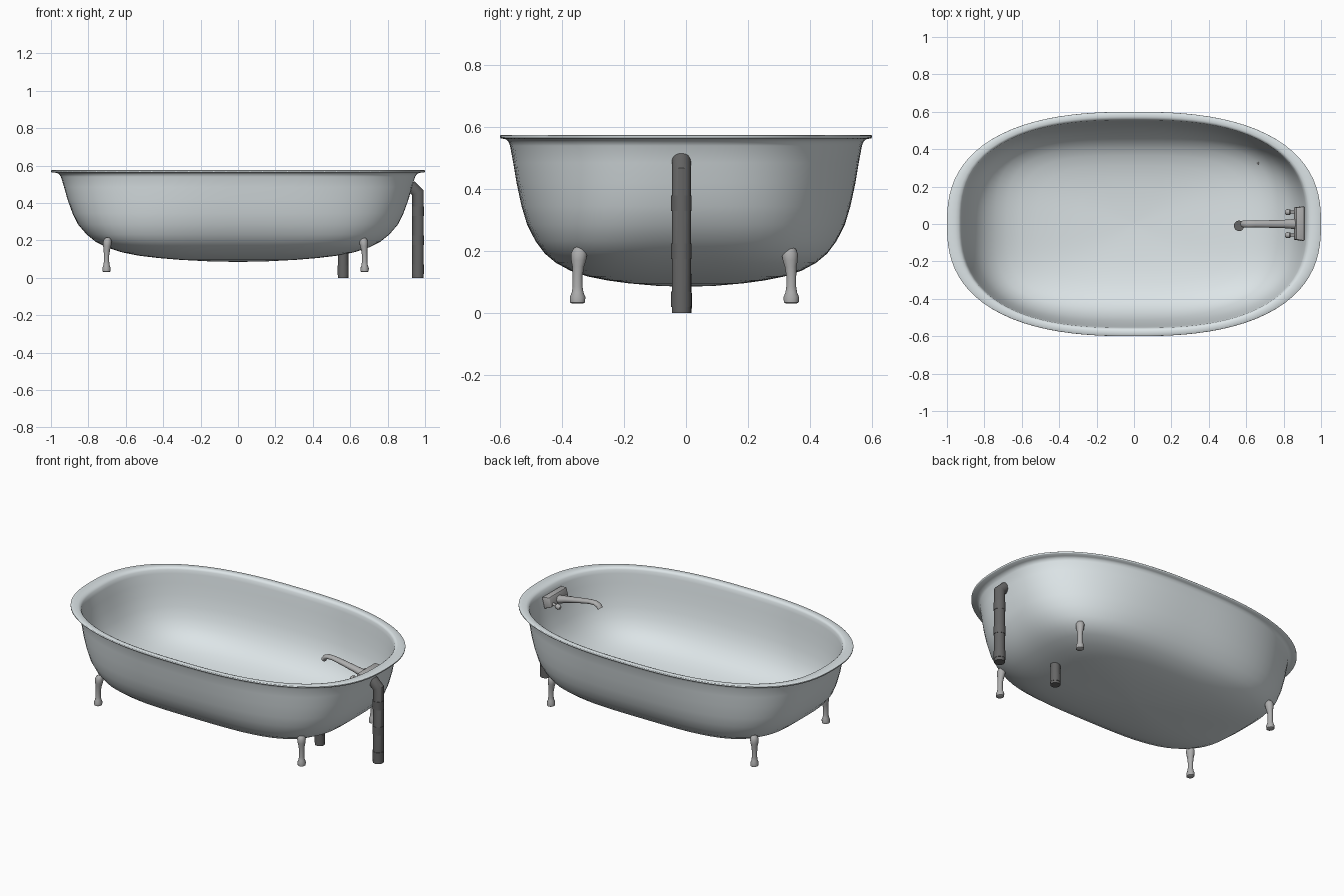
import bpy, bmesh, math
from mathutils import Vector, Matrix

if "Cube" in bpy.data.objects:
    bpy.data.objects.remove(bpy.data.objects["Cube"])


def material(name, c):
    m = bpy.data.materials.new(name)
    m.diffuse_color = (*c, 1)
    m.use_nodes = True
    m.node_tree.nodes["Principled BSDF"].inputs["Base Color"].default_value = m.diffuse_color
    return m


ENAMEL = material("enamel", (0.72, 0.78, 0.80))
METAL = material("metal", (0.42, 0.42, 0.42))
DARK = material("dark_pipe", (0.13, 0.13, 0.13))


def finish(bm, name, mat, angle=40):
    bmesh.ops.recalc_face_normals(bm, faces=bm.faces)
    me = bpy.data.meshes.new(name)
    bm.to_mesh(me)
    bm.free()
    ob = bpy.data.objects.new(name, me)
    bpy.context.collection.objects.link(ob)
    me.materials.append(mat)
    bpy.ops.object.select_all(action='DESELECT')
    ob.select_set(True)
    bpy.context.view_layer.objects.active = ob
    bpy.ops.object.shade_smooth_by_angle(angle=math.radians(angle))
    return ob


def loft(name, rings, mat, angle=40):
    """Skin a list of closed rings and cap both ends."""
    bm = bmesh.new()
    vr = [[bm.verts.new(p) for p in r] for r in rings]
    n = len(vr[0])
    for a, b in zip(vr, vr[1:]):
        for i in range(n):
            j = (i + 1) % n
            bm.faces.new((a[i], a[j], b[j], b[i]))
    bm.faces.new(vr[0])
    bm.faces.new(vr[-1])
    return finish(bm, name, mat, angle)


def tube(name, path, y, mat, n=16, angle=40):
    """Loft along a path in the xz plane: (x, z, half width in y, half depth)."""
    rings = []
    for k, (x, z, ry, rd) in enumerate(path):
        p, q = path[max(k - 1, 0)], path[min(k + 1, len(path) - 1)]
        d0 = Vector((x - p[0], z - p[1])).normalized() if k else Vector((0, 0))
        d1 = Vector((q[0] - x, q[1] - z)).normalized() if k < len(path) - 1 else Vector((0, 0))
        t = (d0 + d1).normalized()
        rings.append([(x + t.y * rd * math.cos(a), y + ry * math.sin(a), z - t.x * rd * math.cos(a))
                      for a in (2 * math.pi * i / n for i in range(n))])
    return loft(name, rings, mat, angle)


# Tub shell: superellipse rings, scale and height, squarer towards the floor
def tub_ring(s, z, n=96):
    e = 2.5 + 1.0 * min(1, max(0, (0.95 - s) / 0.2))
    out = []
    for i in range(n):
        a = 2 * math.pi * i / n
        c, d = math.cos(a), math.sin(a)
        k = s / (abs(c) ** e + abs(d) ** e) ** (1 / e)
        out.append((k * c, 0.6 * k * d, z))
    return out


outer = [(0.02, .085), (.16, .088), (.31, .096), (.42, .105), (.53, .118), (.62, .136), (.70, .162),
         (.76, .192), (.81, .232), (.855, .285), (.885, .345), (.912, .42), (.93, .485), (.947, .54),
         (.955, .553), (.97, .561), (.997, .564), (1.0, .567), (1.0, .573), (.997, .575)]
inner = [(.955, .575), (.938, .571), (.927, .562), (.92, .54), (.906, .485), (.888, .42), (.862, .35),
         (.83, .292), (.788, .245), (.74, .207), (.68, .176), (.61, .154), (.52, .137), (.42, .124),
         (.31, .115), (.16, .108), (.02, .105)]
loft("tub", [tub_ring(s, z) for s, z in outer + inner], ENAMEL, 50)

# Four turned feet
foot = [(.03, .016), (.034, .024), (.052, .025), (.066, .019), (.085, .016), (.12, .016), (.15, .019),
        (.17, .024), (.192, .026), (.207, .020), (.216, .009)]
for fx, sx in (("left", -1), ("right", 1)):
    for fy, sy in (("front", -1), ("back", 1)):
        rings = []
        for z, r in foot:
            lean = 0.006 * max(0, (z - .12) / .09)
            cx, cy = -.013 + sx * (.69 - lean), -.005 + sy * (.345 - lean)
            rings.append([(cx + .9 * r * math.cos(a), cy + r * math.sin(a), z)
                          for a in (2 * math.pi * i / 12 for i in range(12))])
        loft(f"{fy}_{fx}_foot", rings, METAL, 35)

# Overflow pipe with mitred elbow into the end wall, and drain pipe through the floor
R, PY = .031, -.015
tube("overflow_pipe", [(.962, 0, R, R), (.962, .455, R, R * 1.08), (.922, .493, R, R)], PY, DARK, 24)
tube("drain_pipe", [(.562, 0, .028, .028), (.562, .157, .028, .028)], -.01, DARK, 24)


# Thin pipe collars
def collar(name, x, y, z, r):
    tube(name, [(x, z - .025, r, r), (x, z + .025, r, r)], y, DARK, 24)


for i, z in enumerate((.045, .20, .355)):
    collar(f"overflow_collar_{i}", .962, PY, z, .033)
collar("drain_collar", .562, -.01, .04, .030)

# Tap: tilted wall plate, spout and two handles
bm = bmesh.new()
bmesh.ops.create_cube(bm, size=1)
bmesh.ops.scale(bm, vec=(.045, .185, .07), verts=bm.verts)
for v in bm.verts:
    if v.co.x < 0:
        v.co.y *= .93
        v.co.z *= .85
bmesh.ops.bevel(bm, geom=bm.edges[:], offset=.006, segments=2, profile=.5, affect='EDGES')
bmesh.ops.transform(bm, verts=bm.verts,
                    matrix=Matrix.Translation((.882, .002, .51)) @ Matrix.Rotation(math.radians(14), 4, 'Y'))
finish(bm, "tap_plate", METAL)

tube("tap_spout", [(.88, .50, .030, .024), (.845, .507, .026, .022), (.80, .518, .022, .018),
                   (.72, .534, .020, .015), (.65, .546, .018, .013), (.615, .547, .019, .013),
                   (.593, .538, .019, .014), (.582, .522, .018, .015)], 0, METAL, 16)

for side, y in (("back", .063), ("front", -.060)):
    tube(f"{side}_tap_handle", [(.87, .502, .008, .008), (.838, .495, .008, .008), (.834, .494, .015, .015),
                                (.818, .490, .016, .016), (.808, .488, .010, .010)], y, METAL, 12)
